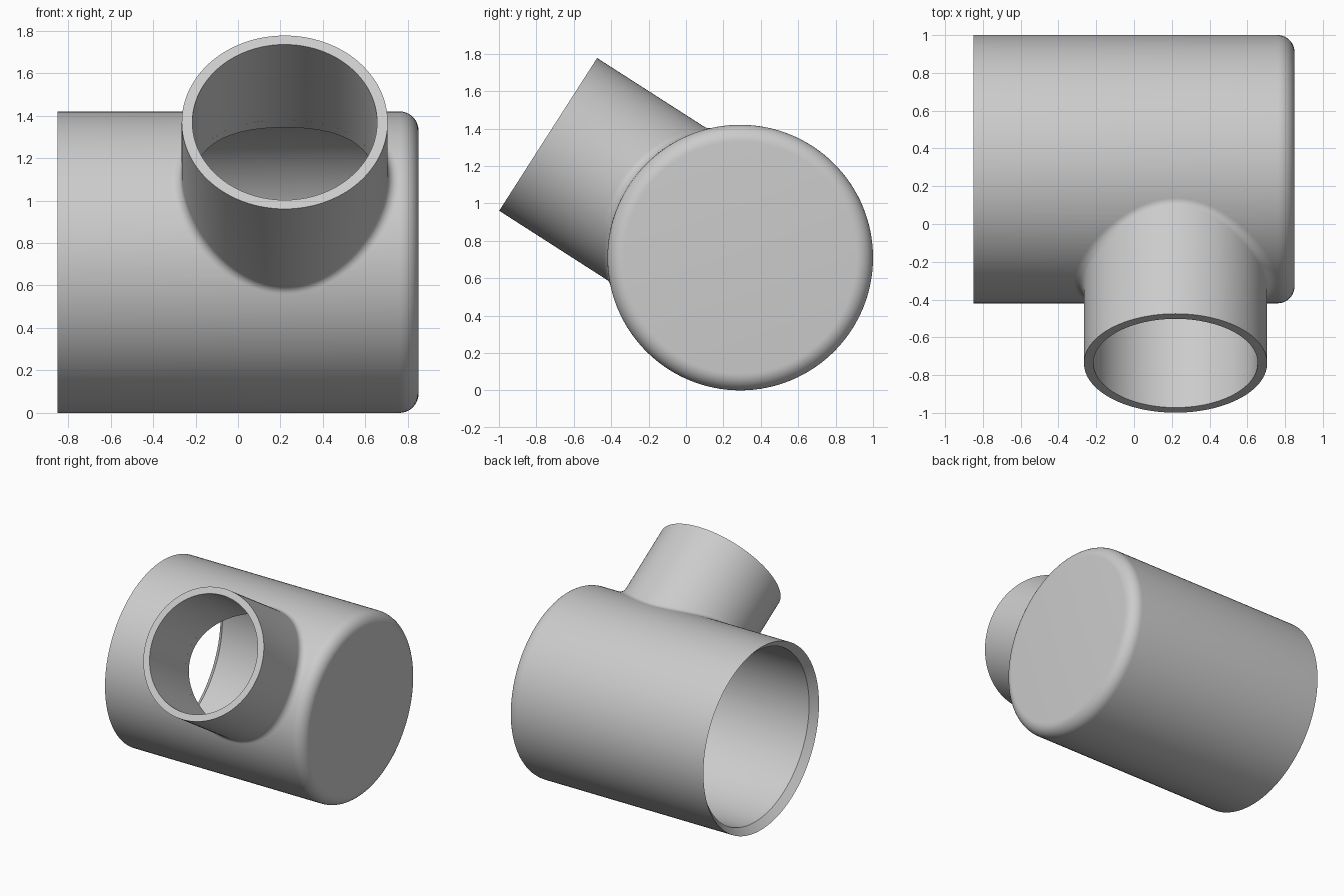
import bpy, bmesh
from math import sin, cos, pi, sqrt
from mathutils import Vector

cube = bpy.data.objects.get("Cube")
if cube:
    bpy.data.objects.remove(cube)

SEG = 128
R, WALL, HALF = 0.71, 0.05, 0.85            # main pipe
r, REACH, FILLET = 0.485, 1.22, 0.05        # side branch
RI, ri = R - WALL, r - WALL
CENTRE = Vector((0, 0.29, 0.71))
ORIGIN = CENTRE + Vector((0.22, 0, 0))
AXIS = Vector((0, -0.842, 0.54)).normalized()
SIDE = Vector((0, -AXIS.z, AXIS.y)) * -1

grey = bpy.data.materials.new("light grey")
grey.use_nodes = True
colour = (0.6, 0.6, 0.6, 1)
grey.diffuse_color = colour
grey.node_tree.nodes["Principled BSDF"].inputs["Base Color"].default_value = colour


def loft(name, rings, wrap=False):
    """Skin a list of rings; cap the ends, or join last to first."""
    bm = bmesh.new()
    loops = [[bm.verts.new(p) for p in ring] for ring in rings]
    pairs = list(zip(loops, loops[1:]))
    if wrap:
        pairs.append((loops[-1], loops[0]))
    else:
        bm.faces.new(loops[0])
        bm.faces.new(loops[-1])
    for a, b in pairs:
        for i in range(SEG):
            j = (i + 1) % SEG
            bm.faces.new((a[i], a[j], b[j], b[i]))
    bmesh.ops.recalc_face_normals(bm, faces=bm.faces)
    mesh = bpy.data.meshes.new(name)
    bm.to_mesh(mesh)
    bm.free()
    mesh.materials.append(grey)
    obj = bpy.data.objects.new(name, mesh)
    bpy.context.collection.objects.link(obj)
    return obj


def activate(obj):
    bpy.ops.object.select_all(action='DESELECT')
    obj.select_set(True)
    bpy.context.view_layer.objects.active = obj


def main_ring(x, rad):
    return [CENTRE + Vector((x, rad * cos(2 * pi * i / SEG), rad * sin(2 * pi * i / SEG)))
            for i in range(SEG)]


def branch_ring(point):
    """point(cos, sin) gives (u, v, w) in the branch's own frame."""
    ring = []
    for i in range(SEG):
        u, v, w = point(cos(2 * pi * i / SEG), sin(2 * pi * i / SEG))
        ring.append(ORIGIN + Vector((u, 0, 0)) + SIDE * v + AXIS * w)
    return ring


def flat_ring(rad, w):
    return branch_ring(lambda c, s: (rad * c, rad * s, w))


def fillet_ring(t):
    """Rolling-ball blend: t=0 touches the branch, t=1 the main pipe."""
    def point(c, s):
        ball = Vector(((r + FILLET) * c, (r + FILLET) * s, 0))
        ball.z = sqrt((R + FILLET) ** 2 - ball.y ** 2)
        to_branch = Vector((-c, -s, 0))
        to_main = -Vector((0, ball.y, ball.z)).normalized()
        return ball + to_branch.slerp(to_main, t) * FILLET
    return branch_ring(point)


# Main pipe: open rounded rim at one end, closed rounded cap at the other
CAP = 0.09
profile = [(HALF - WALL, RI - 0.04), (HALF - WALL - 0.012, RI - 0.012), (HALF - WALL - 0.04, RI)]
for k in range(9):
    a = pi / 2 * k / 8
    profile.append((-HALF + WALL * (1 - cos(pi / 2 - a)), RI + WALL * sin(a)))
for k in range(11):
    a = pi / 2 * k / 10
    profile.append((HALF - CAP + CAP * sin(a), R - CAP + CAP * cos(a)))
main_pipe = loft("main_pipe", [main_ring(x, rad) for x, rad in profile])

# Bore through the wall where the branch enters
cutter = loft("bore_cutter", [flat_ring(ri, 0.2), flat_ring(ri, 1.0)])
cutter.hide_render = True
cut = main_pipe.modifiers.new("bore", 'BOOLEAN')
cut.operation = 'DIFFERENCE'
cut.solver = 'EXACT'
cut.object = cutter
activate(main_pipe)
bpy.ops.object.modifier_apply(modifier="bore")
bpy.data.objects.remove(cutter)

# Branch: bore lining, flat rim, outer wall and blended foot
lining_foot = branch_ring(lambda c, s: (ri * c, ri * s, sqrt(R * R - (ri * s) ** 2)))
branch_pipe = loft("branch_pipe",
                   [lining_foot, flat_ring(ri, REACH), flat_ring(r, REACH)]
                   + [fillet_ring(k / 8) for k in range(9)], wrap=True)

for obj in (main_pipe, branch_pipe):
    activate(obj)
    bpy.ops.object.shade_smooth_by_angle(angle=pi / 6)
